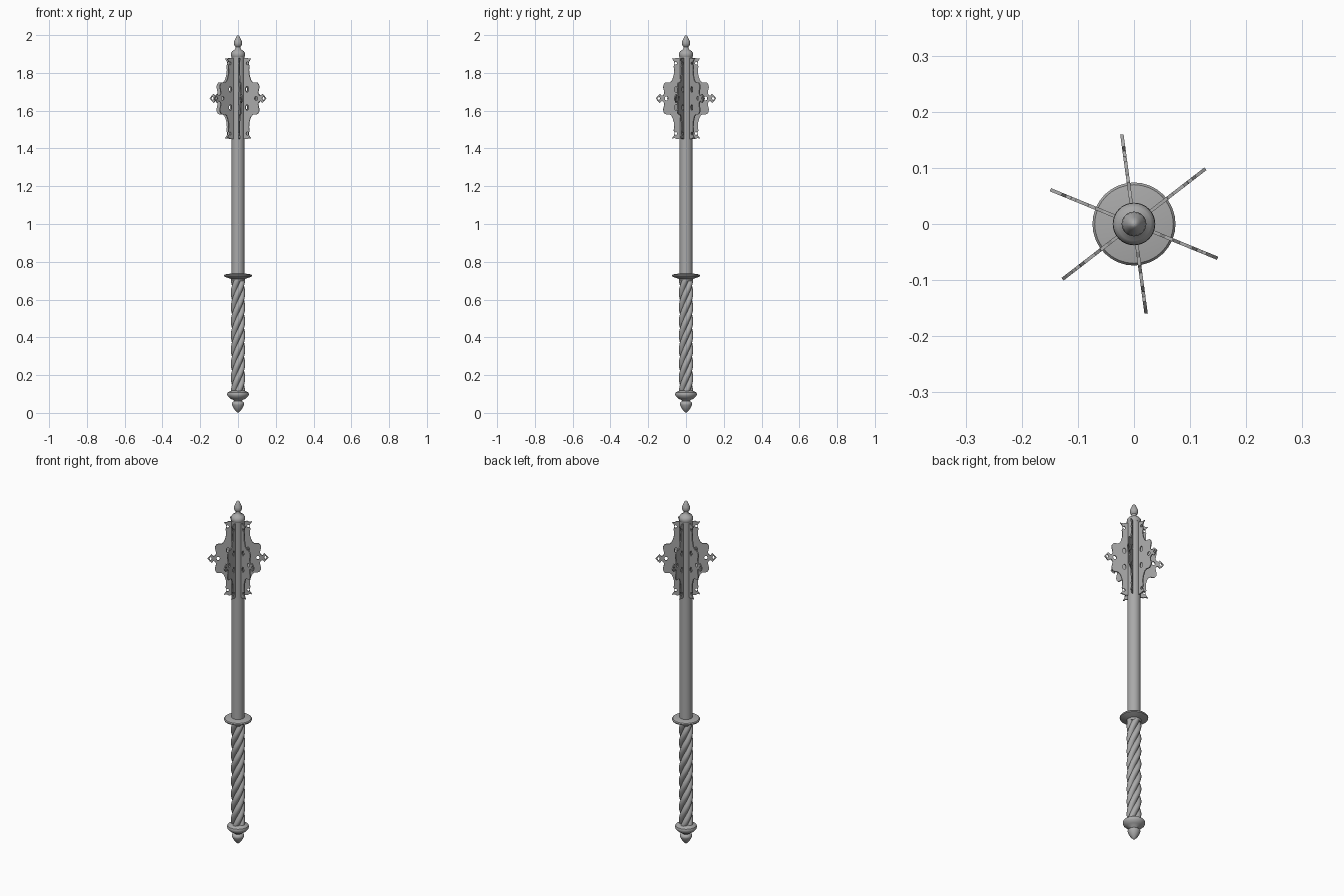
import bpy, bmesh, math
from mathutils import Matrix, Vector

cube = bpy.data.objects.get("Cube")
if cube:
    bpy.data.objects.remove(cube, do_unlink=True)

steel = bpy.data.materials.new("grey steel")
steel.use_nodes = True
GREY = (0.4, 0.4, 0.4, 1)
steel.diffuse_color = GREY
steel.node_tree.nodes["Principled BSDF"].inputs["Base Color"].default_value = GREY


def finish(name, bm, smooth=True):
    mesh = bpy.data.meshes.new(name)
    bmesh.ops.recalc_face_normals(bm, faces=bm.faces[:])
    bm.to_mesh(mesh)
    bm.free()
    mesh.materials.append(steel)
    obj = bpy.data.objects.new(name, mesh)
    bpy.context.collection.objects.link(obj)
    bpy.ops.object.select_all(action="DESELECT")
    obj.select_set(True)
    bpy.context.view_layer.objects.active = obj
    if smooth:
        bpy.ops.object.shade_smooth_by_angle(angle=math.radians(40))
    return obj


def lathe(name, profile, sides=32):
    """Turn a list of (radius, height) points around the z axis."""
    bm = bmesh.new()
    verts = [bm.verts.new((r, 0, z)) for r, z in profile]
    edges = [bm.edges.new(pair) for pair in zip(verts, verts[1:])]
    bmesh.ops.spin(bm, geom=verts + edges, cent=(0, 0, 0), axis=(0, 0, 1),
                   angle=math.tau, steps=sides, use_duplicate=False)
    bmesh.ops.remove_doubles(bm, verts=bm.verts[:], dist=0.0002)
    return finish(name, bm)


# Turned parts, bottom to top
lathe("pommel", [(0, 0), (.008, .005), (.022, .022), (.032, .042), (.033, .05),
                 (.028, .058), (.021, .062), (.024, .068), (.042, .076),
                 (.056, .09), (.058, .1), (.055, .108), (.044, .114),
                 (.034, .118), (0, .118)])
lathe("guard", [(0, .698), (.034, .698), (.038, .71), (.058, .716), (.073, .722),
                (.074, .728), (.07, .733), (.036, .738), (0, .738)])
lathe("shaft", [(0, .73), (.034, .73), (.034, 1.89), (0, 1.89)])
lathe("cap", [(0, 1.885), (.035, 1.885), (.038, 1.893), (.037, 1.905),
              (.03, 1.916), (.017, 1.923), (.013, 1.932), (.013, 1.938),
              (.019, 1.945), (.022, 1.955), (.02, 1.968), (.012, 1.985),
              (.007, 1.996), (0, 2)])

# Twisted grip: a lobed section lofted upward
STRANDS, PITCH, BOTTOM, TOP, RINGS, AROUND = 4, 0.3, 0.11, 0.705, 90, 48
bm = bmesh.new()
rings = []
for i in range(RINGS + 1):
    z = BOTTOM + (TOP - BOTTOM) * i / RINGS
    twist = math.tau * (z - BOTTOM) / PITCH
    ring = []
    for k in range(AROUND):
        a = math.tau * k / AROUND
        r = 0.025 + 0.013 * abs(math.cos(a * STRANDS / 2)) ** 0.8
        ring.append(bm.verts.new((r * math.cos(a + twist), r * math.sin(a + twist), z)))
    rings.append(ring)
for low, high in zip(rings, rings[1:]):
    for k in range(AROUND):
        n = (k + 1) % AROUND
        bm.faces.new((low[k], low[n], high[n], high[k]))
finish("twisted_grip", bm)

# Flange outline, upper half as (radius, height above middle)
MID, THICK = 1.665, 0.006
half = [(.161, 0), (.15, .014), (.139, .024), (.131, .014), (.122, .016),
        (.116, .028), (.118, .042), (.122, .058), (.12, .072), (.112, .083),
        (.1, .085), (.088, .084), (.077, .092), (.07, .108), (.064, .13),
        (.063, .152), (.066, .17), (.061, .182), (.063, .195), (.075, .212),
        (.06, .21), (.05, .215), (.025, .215)]
outline = half + [(r, -h) for r, h in reversed(half[1:])]


def hole(r, h, wide, tall, sides=12):
    return [(r + wide * math.cos(math.tau * i / sides),
             h + tall * math.sin(math.tau * i / sides)) for i in range(sides)]


holes = [hole(.145, 0, .008, .011, 4), hole(.105, 0, .009, .011)]
for s in (1, -1):
    holes += [hole(.053, s * .048, .009, .016), hole(.054, s * .186, .006, .008)]


def flange(name, angle):
    bm = bmesh.new()
    edges = []
    for loop in [outline] + holes:
        vs = [bm.verts.new((r, -THICK / 2, MID + h)) for r, h in loop]
        edges += [bm.edges.new((vs[i - 1], vs[i])) for i in range(len(vs))]
    bmesh.ops.triangle_fill(bm, edges=edges, use_beauty=True, normal=Vector((0, -1, 0)))
    out = bmesh.ops.extrude_face_region(bm, geom=bm.faces[:])["geom"]
    moved = [v for v in out if isinstance(v, bmesh.types.BMVert)]
    bmesh.ops.translate(bm, verts=moved, vec=(0, THICK, 0))
    bm.transform(Matrix.Rotation(angle, 4, "Z"))
    return finish(name, bm, smooth=False)


for i in range(6):
    flange(f"flange_{i + 1}", math.radians(37.7 + 60 * i))
